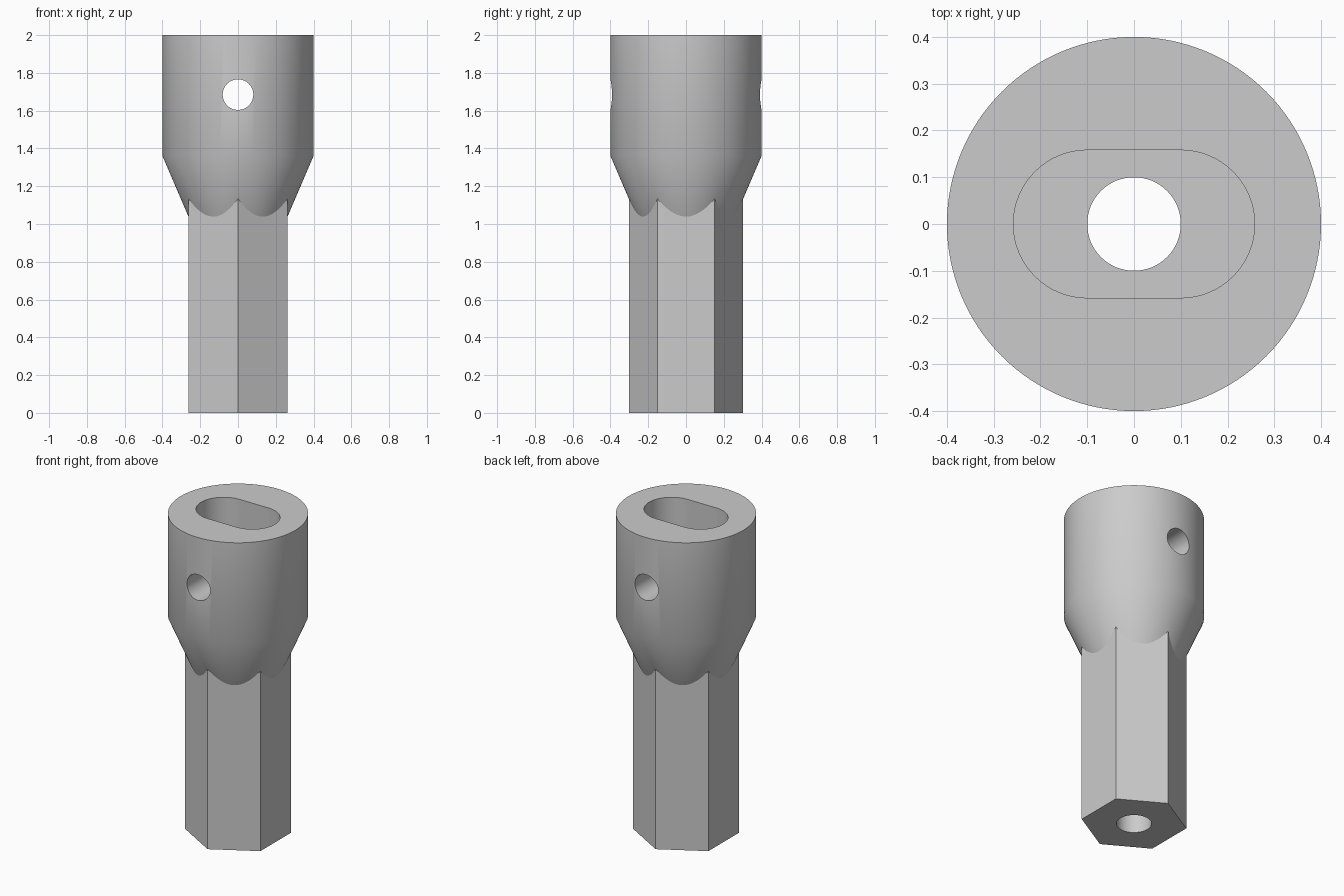
import bpy, bmesh
from math import sin, cos, pi
from mathutils import Matrix, Vector

cube = bpy.data.objects.get("Cube")
if cube:
    bpy.data.objects.remove(cube, do_unlink=True)

# One plain grey for the whole part
grey = bpy.data.materials.new("plain grey")
grey.use_nodes = True
colour = (0.6, 0.6, 0.6, 1)
grey.diffuse_color = colour
grey.node_tree.nodes["Principled BSDF"].inputs["Base Color"].default_value = colour


def circle(radius, sides, start=0.0):
    return [(radius * cos(start + 2 * pi * i / sides),
             radius * sin(start + 2 * pi * i / sides)) for i in range(sides)]


def slot(radius, offset, steps=32):
    pts = []
    for side, start in ((1, -pi / 2), (-1, pi / 2)):
        for i in range(steps + 1):
            a = start + pi * i / steps
            pts.append((side * offset + radius * cos(a), radius * sin(a)))
    return pts


def loft(name, sections, matrix=Matrix()):
    """Closed solid through a stack of (z, outline) sections."""
    bm = bmesh.new()
    rings = [[bm.verts.new((x, y, z)) for x, y in outline] for z, outline in sections]
    for low, high in zip(rings, rings[1:]):
        for i in range(len(low)):
            j = (i + 1) % len(low)
            bm.faces.new((low[i], low[j], high[j], high[i]))
    bm.faces.new(rings[0][::-1])
    bm.faces.new(rings[-1])
    bm.transform(matrix)
    bmesh.ops.recalc_face_normals(bm, faces=bm.faces[:])
    mesh = bpy.data.meshes.new(name)
    bm.to_mesh(mesh)
    bm.free()
    mesh.materials.append(grey)
    obj = bpy.data.objects.new(name, mesh)
    bpy.context.collection.objects.link(obj)
    return obj


def combine(target, tool, operation):
    mod = target.modifiers.new(tool.name, 'BOOLEAN')
    mod.object = tool
    mod.operation = operation
    mod.solver = 'EXACT'
    bpy.context.view_layer.objects.active = target
    bpy.ops.object.modifier_apply(modifier=mod.name)
    bpy.data.objects.remove(tool, do_unlink=True)


# Round head with a taper running into the hexagonal shank
SIDES = 128
adapter = loft("socket_adapter", [(1.01, circle(0.25, SIDES)),
                                  (1.36, circle(0.4, SIDES)),
                                  (2.0, circle(0.4, SIDES))])
combine(adapter, loft("hex_shank", [(z, circle(0.303, 6, pi / 2)) for z in (0, 1.3)]), 'UNION')

# Slotted socket, central bore and cross pin hole
combine(adapter, loft("socket_slot", [(z, slot(0.158, 0.1)) for z in (1.36, 2.1)]), 'DIFFERENCE')
combine(adapter, loft("bore", [(z, circle(0.1, 64)) for z in (-0.1, 1.5)]), 'DIFFERENCE')
turn = Matrix.Translation((0, 0, 1.685)) @ Matrix.Rotation(pi / 2, 4, 'X')
combine(adapter, loft("pin_hole", [(z, circle(0.081, 64)) for z in (-0.5, 0.5)], turn), 'DIFFERENCE')

# Smooth round surfaces, flat shank sides and end faces
bpy.ops.object.select_all(action='DESELECT')
adapter.select_set(True)
bpy.context.view_layer.objects.active = adapter
bpy.ops.object.shade_smooth_by_angle(angle=pi / 6)
for face in adapter.data.polygons:
    n = face.normal
    reach = n.dot(Vector(face.center))
    shank_side = abs(n.z) < 0.01 and reach > 0.2 and face.center.z < 1.1
    if shank_side or abs(n.z) > 0.99:
        face.use_smooth = False
